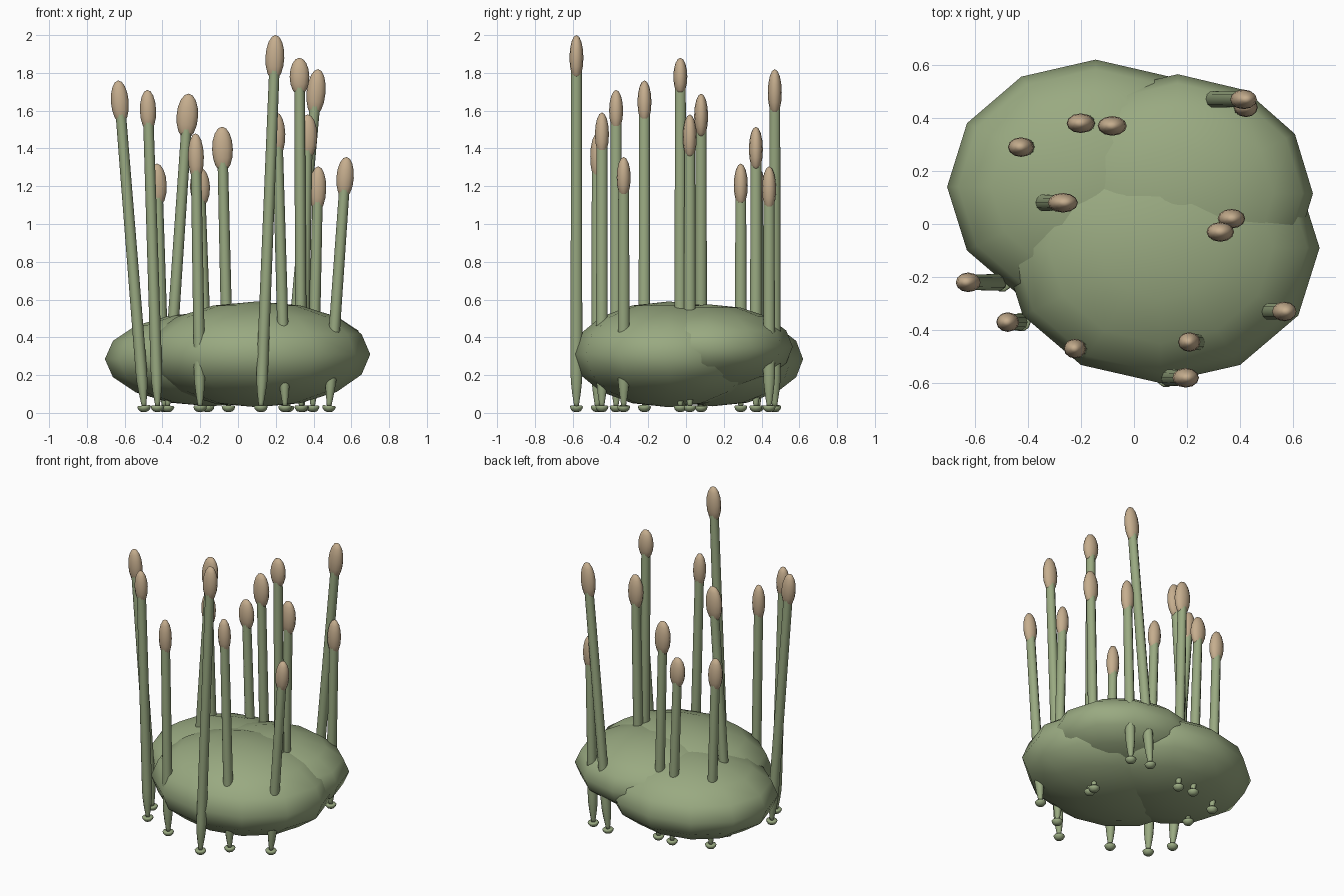
import bpy, bmesh, math
from mathutils import Matrix, Vector

if "Cube" in bpy.data.objects:
    bpy.data.objects.remove(bpy.data.objects["Cube"])


def material(name, rgb):
    m = bpy.data.materials.new(name)
    m.diffuse_color = (*rgb, 1)
    m.use_nodes = True
    m.node_tree.nodes["Principled BSDF"].inputs["Base Color"].default_value = m.diffuse_color
    return m


green = material("leaf_green", (0.32, 0.40, 0.22))
tan = material("seed_tan", (0.56, 0.42, 0.27))


def finish(bm, name, mat):
    bmesh.ops.recalc_face_normals(bm, faces=bm.faces)
    for f in bm.faces:
        f.smooth = True
    mesh = bpy.data.meshes.new(name)
    bm.to_mesh(mesh)
    bm.free()
    mesh.materials.append(mat)
    ob = bpy.data.objects.new(name, mesh)
    bpy.context.collection.objects.link(ob)
    return ob


def ellipsoid(name, matrix, size, seg, rings, mat):
    bm = bmesh.new()
    bmesh.ops.create_uvsphere(bm, u_segments=seg, v_segments=rings, radius=1)
    bm.transform(matrix @ Matrix.Diagonal((*size, 1)))
    return finish(bm, name, mat)


def lathe(name, profile, matrix, sides, mat):
    bm = bmesh.new()
    rings = [[bm.verts.new((r * math.cos(2 * math.pi * i / sides),
                            r * math.sin(2 * math.pi * i / sides), z))
              for i in range(sides)] for r, z in profile]
    for a, b in zip(rings, rings[1:]):
        for i in range(sides):
            j = (i + 1) % sides
            bm.faces.new((a[i], a[j], b[j], b[i]))
    bm.faces.new(rings[0][::-1])
    bm.faces.new(rings[-1])
    bm.transform(matrix)
    return finish(bm, name, mat)


# Three overlapping low-poly foliage mounds
mounds = [((-0.145, 0.14, 0.285), (0.56, 0.48, 0.25)),
          ((0.165, 0.115, 0.35), (0.51, 0.45, 0.225)),
          ((0.10, -0.09, 0.31), (0.60, 0.51, 0.28))]
for i, (pos, size) in enumerate(mounds):
    ellipsoid(f"foliage_mound_{i + 1}", Matrix.Translation(pos), size, 12, 8, green)

# Reeds: base x, tip x, y, tip z, head half width, head half length
reeds = [(-0.495, -0.635, -0.22, 1.76, 0.047, 0.115),
         (-0.425, -0.48, -0.37, 1.71, 0.043, 0.11),
         (-0.375, -0.26, 0.08, 1.69, 0.057, 0.12),
         (-0.39, -0.43, 0.29, 1.32, 0.049, 0.115),
         (-0.20, -0.225, -0.47, 1.48, 0.042, 0.125),
         (-0.05, -0.085, 0.37, 1.515, 0.055, 0.12),
         (-0.16, -0.205, 0.38, 1.30, 0.053, 0.105),
         (0.12, 0.20, -0.58, 2.00, 0.050, 0.12),
         (0.25, 0.205, -0.445, 1.59, 0.042, 0.115),
         (0.335, 0.325, -0.03, 1.88, 0.052, 0.10),
         (0.34, 0.37, 0.02, 1.58, 0.052, 0.12),
         (0.26, 0.425, 0.47, 1.82, 0.050, 0.125),
         (0.395, 0.425, 0.44, 1.305, 0.045, 0.12),
         (0.48, 0.575, -0.33, 1.355, 0.046, 0.11)]

for i, (bx, tx, y, tz, hw, hl) in enumerate(reeds):
    lean = Matrix.Rotation(math.atan2(tx - bx, tz), 4, 'Y')
    place = Matrix.Translation((bx, y, 0.005)) @ lean
    length = Vector((tx - bx, 0, tz)).length - 0.005
    # Stem with tapered root
    stem = [(0.012, 0.025), (0.016, 0.05), (0.024, 0.10), (0.031, 0.16),
            (0.033, 0.22), (0.030, length - 1.6 * hl), (0.027, length - hl)]
    lathe(f"stem_{i + 1}", stem, place @ Matrix.Diagonal((0.92, 1, 1, 1)), 10, green)
    # Small cup-shaped foot
    foot = [(0.010, 0.0), (0.022, 0.004), (0.032, 0.015), (0.036, 0.028),
            (0.031, 0.034), (0.012, 0.032)]
    lathe(f"root_foot_{i + 1}", foot, place, 10, green)
    # Seed head
    ellipsoid(f"seed_head_{i + 1}", place @ Matrix.Translation((0, 0, length - hl)),
              (hw, 0.037, hl), 12, 8, tan)
